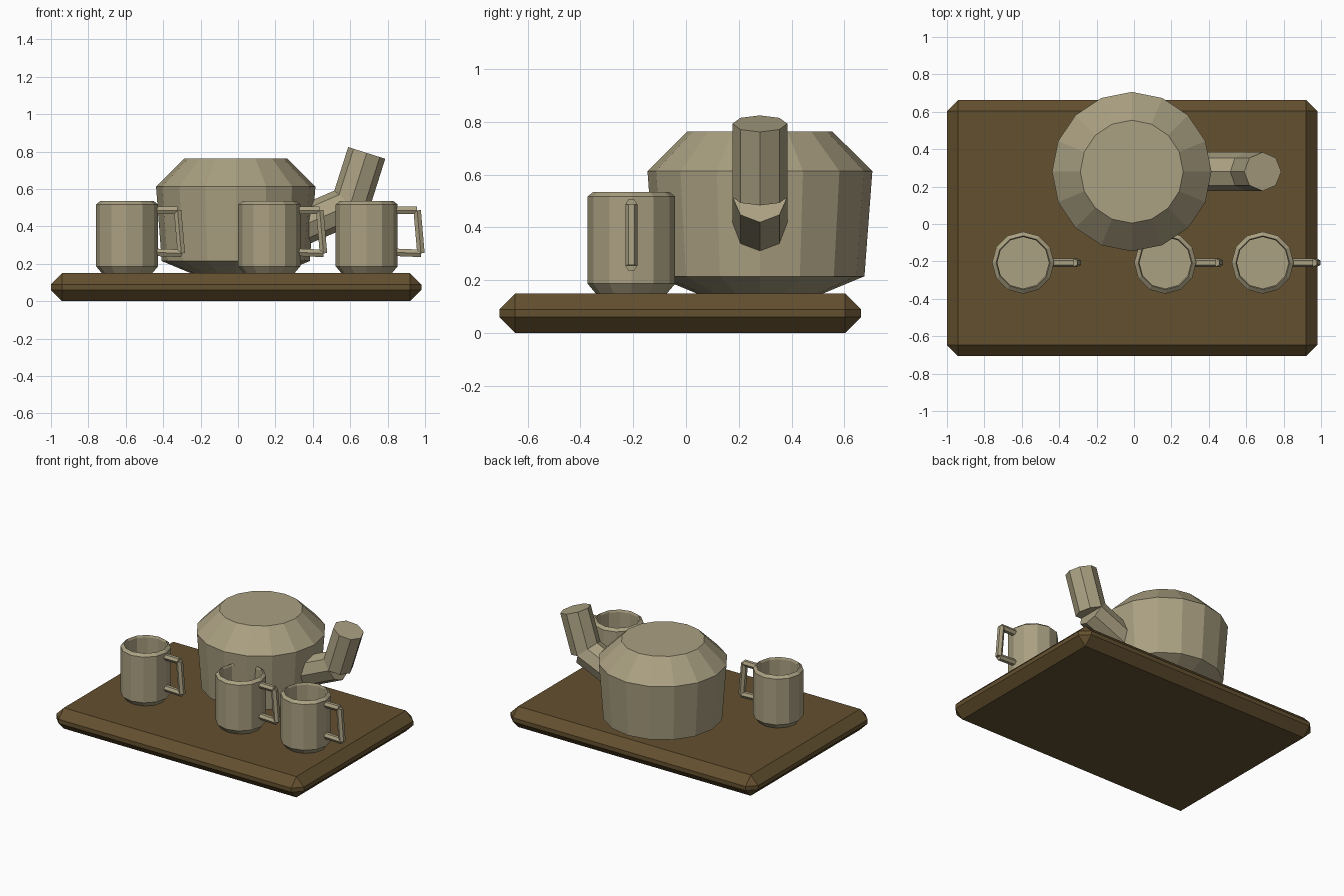
import bpy, bmesh, math
from mathutils import Vector

if "Cube" in bpy.data.objects:
    bpy.data.objects.remove(bpy.data.objects["Cube"])


def material(name, rgb):
    m = bpy.data.materials.new(name)
    m.diffuse_color = (*rgb, 1)
    m.use_nodes = True
    m.node_tree.nodes["Principled BSDF"].inputs["Base Color"].default_value = m.diffuse_color
    return m


CLAY = material("khaki clay", (0.40, 0.35, 0.22))
WOOD = material("dark wood", (0.125, 0.08, 0.028))


def finish(name, bm, mat):
    bmesh.ops.recalc_face_normals(bm, faces=bm.faces)
    me = bpy.data.meshes.new(name)
    bm.to_mesh(me)
    bm.free()
    me.materials.append(mat)
    ob = bpy.data.objects.new(name, me)
    bpy.context.collection.objects.link(ob)
    return ob


def skin(bm, rings):
    """Join vertex rings into a closed skin with capped ends."""
    n = len(rings[0])
    for a, b in zip(rings, rings[1:]):
        for i in range(n):
            j = (i + 1) % n
            bm.faces.new((a[i], a[j], b[j], b[i]))
    bm.faces.new(rings[0])
    bm.faces.new(rings[-1])


def lathe(name, x, y, profile, n):
    bm = bmesh.new()
    turns = [2 * math.pi * i / n for i in range(n)]
    skin(bm, [[bm.verts.new((x + r * math.cos(t), y + r * math.sin(t), z))
               for t in turns] for r, z in profile])
    return finish(name, bm, CLAY)


def rods(name, y, points, r, n):
    """Straight n-sided rods between (x, z) points, with blunt joints."""
    bm = bmesh.new()
    side = Vector((0, 1, 0))
    for p, q in zip(points, points[1:]):
        a, b = Vector((p[0], y, p[1])), Vector((q[0], y, q[1]))
        up = (b - a).normalized().cross(side)
        offs = [r * (math.cos(t) * side + math.sin(t) * up)
                for t in (2 * math.pi * i / n for i in range(n))]
        skin(bm, [[bm.verts.new(c + o) for o in offs] for c in (a, b)])
    return finish(name, bm, CLAY)


# Tray: chamfered slab
bm = bmesh.new()
bmesh.ops.create_cube(bm, size=1)
for v in bm.verts:
    v.co = Vector((v.co.x * 1.98 - 0.01, v.co.y * 1.37 - 0.022, v.co.z * 0.15 + 0.075))
bmesh.ops.bevel(bm, geom=bm.edges[:], offset=0.06, segments=1, affect='EDGES')
finish("tray", bm, WOOD)

# Pot body and its two-part spout
lathe("pot", -0.012, 0.28,
      [(0.24, 0.15), (0.396, 0.215), (0.426, 0.613), (0.275, 0.763)], 16)
rods("spout", 0.28, [(0.30, 0.385), (0.60, 0.515), (0.688, 0.793)], 0.104, 8)

# Three hollow mugs with square handles
for i, x in enumerate((-0.593, 0.167, 0.688), 1):
    lathe(f"mug_{i}", x, -0.207,
          [(0.135, 0.15), (0.166, 0.187), (0.166, 0.517), (0.144, 0.535),
           (0.138, 0.52), (0.138, 0.20)], 12)
    rods(f"mug_handle_{i}", -0.207,
         [(x + 0.14, 0.486), (x + 0.27, 0.486), (x + 0.29, 0.256), (x + 0.14, 0.262)],
         0.023, 6)
